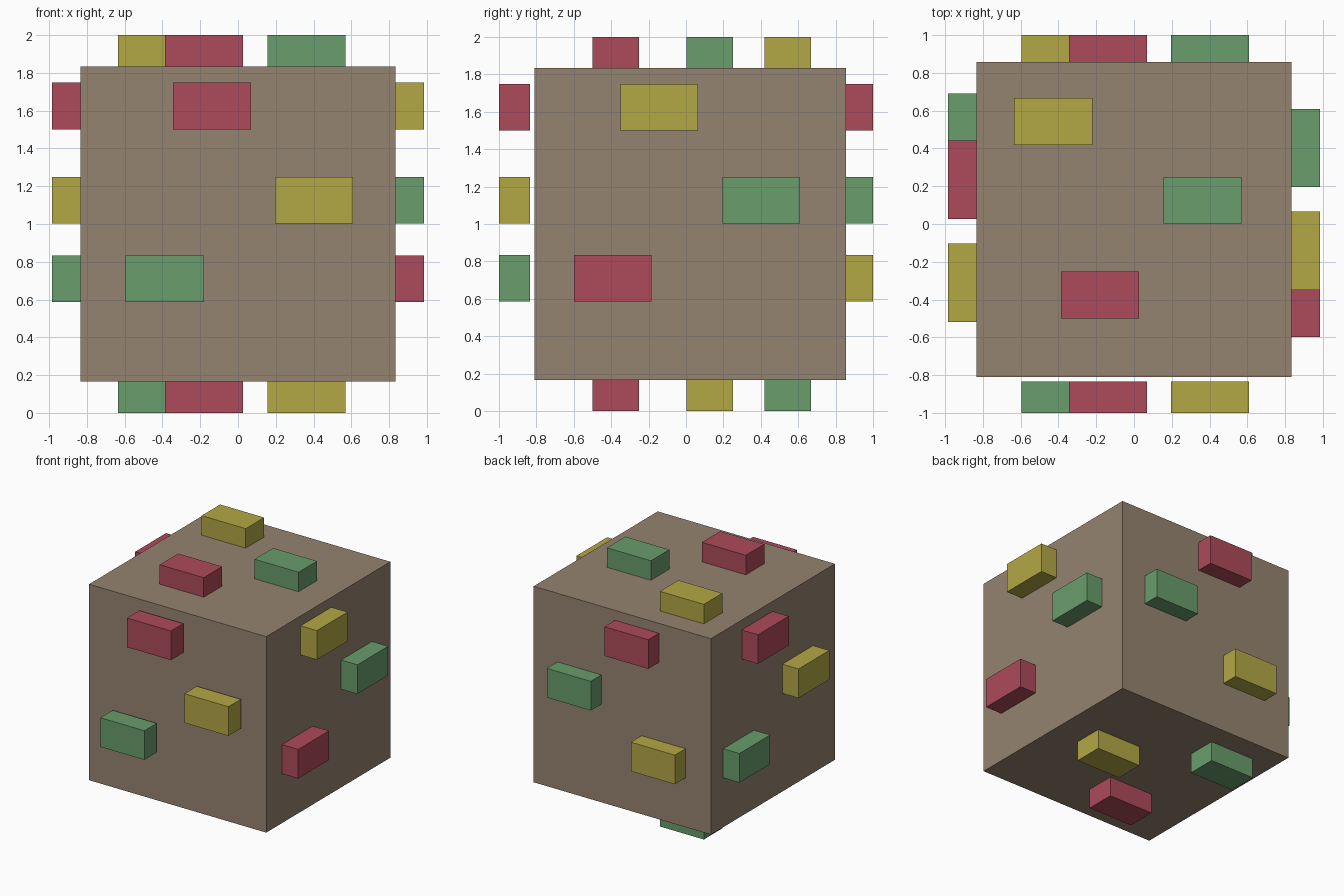
import bpy

if "Cube" in bpy.data.objects:
    bpy.data.objects.remove(bpy.data.objects["Cube"])


def material(name, rgb):
    m = bpy.data.materials.new(name)
    m.diffuse_color = (*rgb, 1)
    m.use_nodes = True
    m.node_tree.nodes["Principled BSDF"].inputs["Base Color"].default_value = m.diffuse_color
    return m


BROWN = material("brown", (0.30, 0.23, 0.16))
COLOURS = {
    "red": material("red", (0.42, 0.07, 0.10)),
    "yellow": material("yellow", (0.45, 0.39, 0.06)),
    "green": material("green", (0.14, 0.34, 0.15)),
}


def box(name, centre, size, mat):
    bpy.ops.mesh.primitive_cube_add(size=1, location=centre)
    ob = bpy.context.object
    ob.name = name
    ob.scale = size
    bpy.ops.object.transform_apply(location=False, rotation=False, scale=True)
    ob.data.materials.append(mat)
    return ob


# Large cube body, set slightly towards the back
box("body", (0, 0.023, 1.0), (1.667, 1.667, 1.667), BROWN)

# Small blocks: length along the face, height, and depth out of the face
LENGTH, HEIGHT, DEPTH = 0.414, 0.248, 0.166
ROWS = (1.625, 1.126, 0.71)   # heights of the blocks on the upright faces

# Upright faces: axis, offset of block centres, (colour, position along face) per row
UPRIGHT = {
    "front": ("y", -0.917, (("red", -0.138), ("yellow", 0.403), ("green", -0.388))),
    "back": ("y", 0.917, (("red", -0.138), ("green", 0.403), ("yellow", -0.388))),
    "right": ("x", 0.903, (("yellow", -0.142), ("green", 0.403), ("red", -0.392))),
    "left": ("x", -0.903, (("red", 0.234), ("yellow", -0.311), ("green", 0.483))),
}
for side, (axis, offset, blocks) in UPRIGHT.items():
    for z, (colour, along) in zip(ROWS, blocks):
        if axis == "y":
            centre, size = (along, offset, z), (LENGTH, DEPTH, HEIGHT)
        else:
            centre, size = (offset, along, z), (DEPTH, LENGTH, HEIGHT)
        box(f"{side}_{colour}_block", centre, size, COLOURS[colour])

# Top and bottom share one layout with yellow and green swapped
SPOTS = ((-0.428, 0.543), (0.362, 0.126), (-0.18, -0.375))
for side, z, colours in (("top", 1.917, ("yellow", "green", "red")),
                         ("bottom", 0.083, ("green", "yellow", "red"))):
    for (x, y), colour in zip(SPOTS, colours):
        box(f"{side}_{colour}_block", (x, y, z), (LENGTH, HEIGHT, DEPTH), COLOURS[colour])
